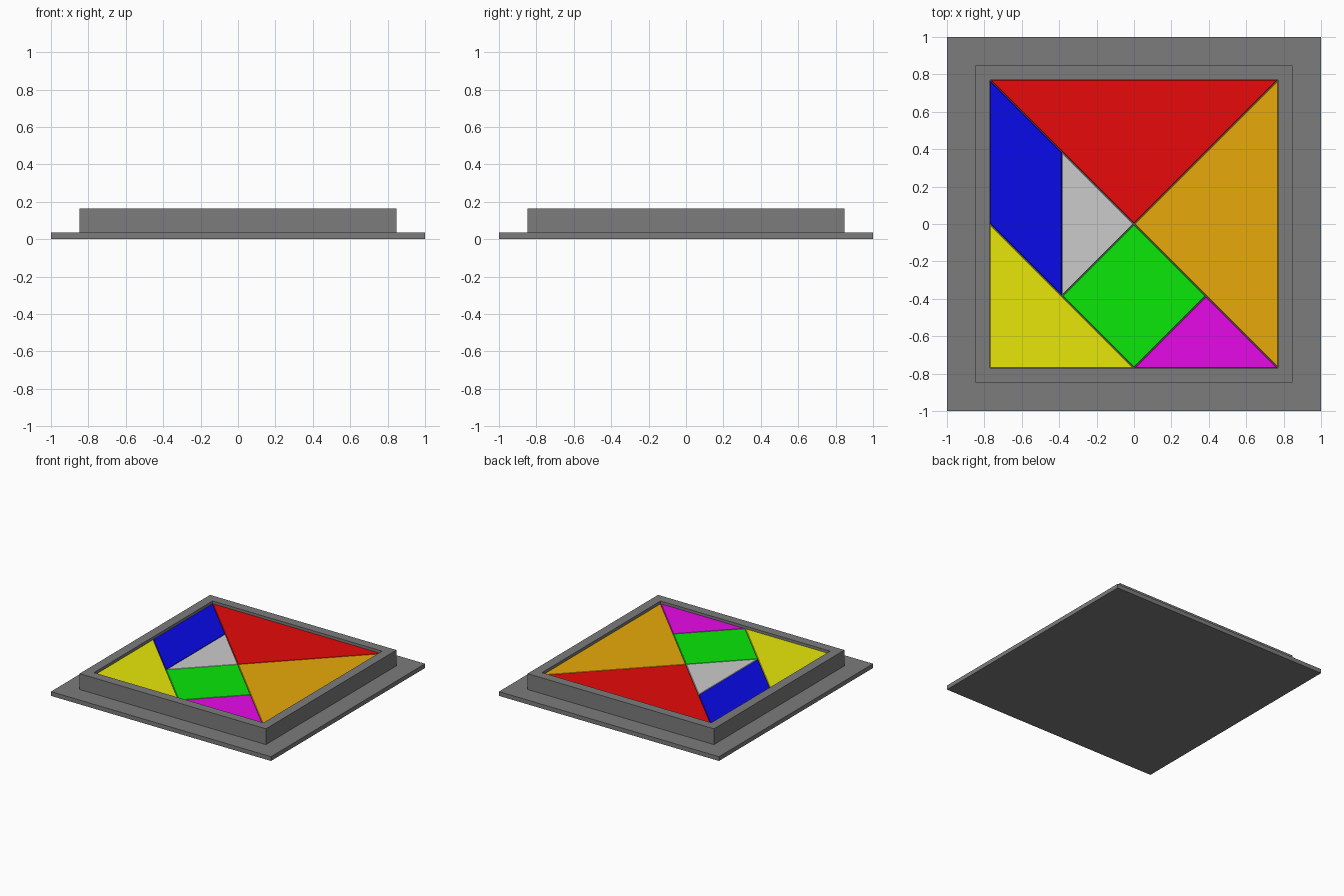
import bpy, bmesh
from mathutils import Vector

if "Cube" in bpy.data.objects:
    bpy.data.objects.remove(bpy.data.objects["Cube"])

PLATE_TOP = 0.035
FRAME_TOP = 0.165
TILE_TOP = 0.145
H = 0.77          # half width of the tray opening
Q = H / 2
GAP = 0.001       # clearance around every tile
CHAMFER = 0.003


def material(name, rgb):
    mat = bpy.data.materials.new(name)
    mat.diffuse_color = (*rgb, 1)
    mat.use_nodes = True
    mat.node_tree.nodes["Principled BSDF"].inputs["Base Color"].default_value = mat.diffuse_color
    return mat


def square(half):
    return [(-half, -half), (half, -half), (half, half), (-half, half)]


def inset(points, d):
    # offset each edge of a counter-clockwise convex polygon inward
    pts, out = [Vector(p) for p in points], []
    for i, p in enumerate(pts):
        e1 = (p - pts[i - 1]).normalized()
        e2 = (pts[(i + 1) % len(pts)] - p).normalized()
        n1, n2 = Vector((-e1.y, e1.x)), Vector((-e2.y, e2.x))
        out.append(p + (n1 + n2) * d / (1 + n1.dot(n2)))
    return out


def loft(name, sections, mat, closed=False):
    # join a stack of (outline, z) sections; cap the ends or close the ring
    bm = bmesh.new()
    loops = [[bm.verts.new((p[0], p[1], z)) for p in pts] for pts, z in sections]
    if closed:
        loops.append(loops[0])
    else:
        bm.faces.new(loops[0])
        bm.faces.new(loops[-1])
    n = len(loops[0])
    for a, b in zip(loops, loops[1:]):
        for i in range(n):
            j = (i + 1) % n
            bm.faces.new((a[i], a[j], b[j], b[i]))
    bmesh.ops.recalc_face_normals(bm, faces=bm.faces)
    mesh = bpy.data.meshes.new(name)
    bm.to_mesh(mesh)
    bm.free()
    mesh.materials.append(mat)
    bpy.context.collection.objects.link(bpy.data.objects.new(name, mesh))


def tile(name, points, rgb):
    side, top = inset(points, GAP), inset(points, GAP + CHAMFER)
    loft(name, [(side, PLATE_TOP), (side, TILE_TOP - CHAMFER), (top, TILE_TOP)],
         material(name + "_paint", rgb))


dark = material("dark_grey", (0.2, 0.2, 0.2))

# base plate and raised tray frame
loft("base_plate", [(square(1), 0), (square(1), PLATE_TOP)], dark)
loft("tray_frame", [(square(0.847), PLATE_TOP), (square(0.847), FRAME_TOP),
                    (square(H), FRAME_TOP), (square(H), PLATE_TOP)], dark, closed=True)

# puzzle tiles, outlines counter-clockwise
LO, HI = 0.003, 0.8
tile("large_triangle_red", [(-H, H), (0, 0), (H, H)], (HI, LO, LO))
tile("large_triangle_orange", [(0, 0), (H, -H), (H, H)], (HI, 0.4, LO))
tile("parallelogram_blue", [(-H, H), (-H, 0), (-Q, -Q), (-Q, Q)], (LO, LO, HI))
tile("small_triangle_grey", [(-Q, Q), (-Q, -Q), (0, 0)], (0.7, 0.7, 0.7))
tile("medium_triangle_yellow", [(-H, 0), (-H, -H), (0, -H)], (HI, HI, LO))
tile("square_green", [(0, 0), (-Q, -Q), (0, -H), (Q, -Q)], (LO, HI, LO))
tile("small_triangle_magenta", [(0, -H), (H, -H), (Q, -Q)], (HI, LO, HI))
